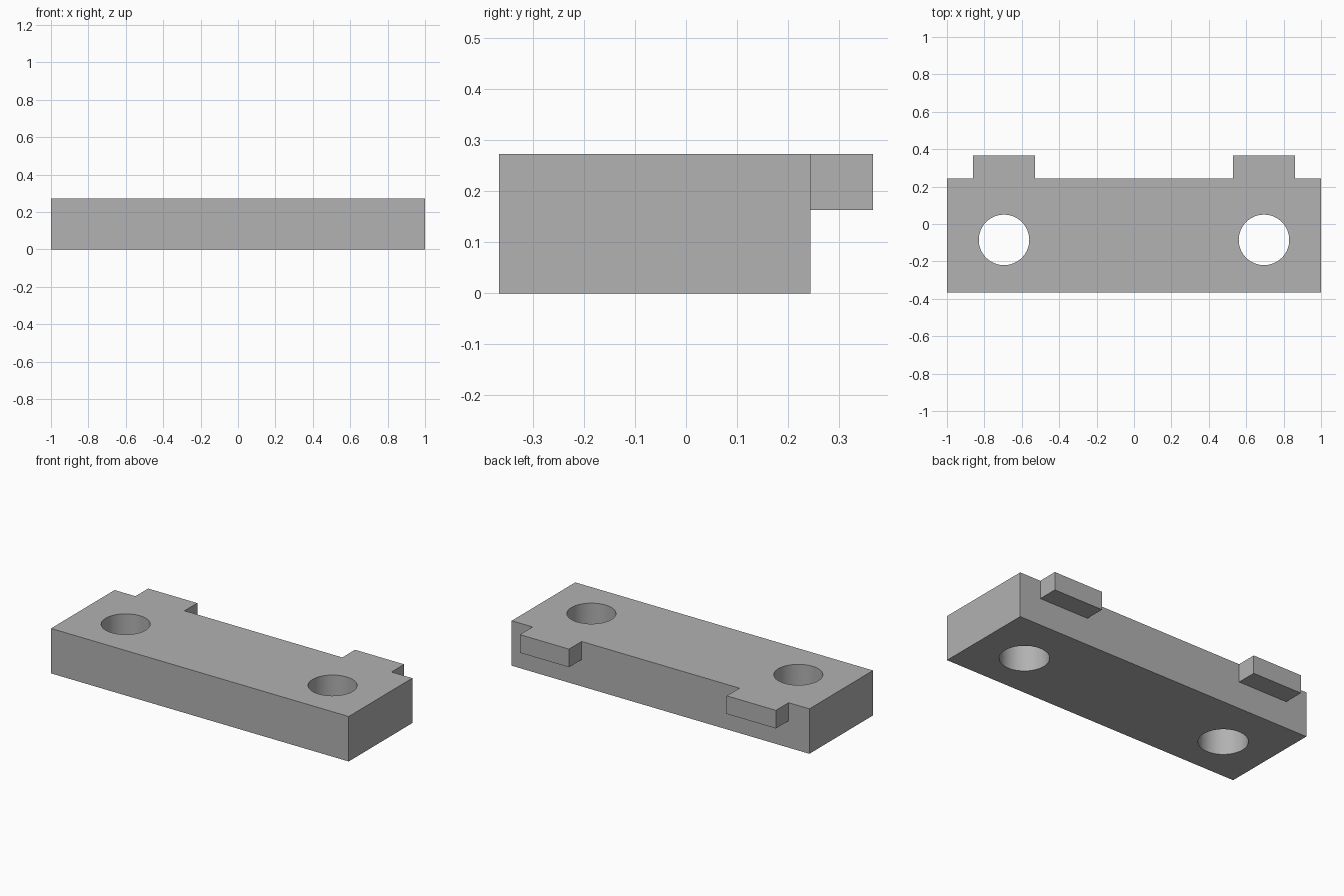
import bpy
import math

cube = bpy.data.objects.get("Cube")
if cube:
    bpy.data.objects.remove(cube, do_unlink=True)

GREY = (0.445, 0.445, 0.445, 1.0)
grey = bpy.data.materials.new("plain_grey")
grey.use_nodes = True
grey.diffuse_color = GREY
grey.node_tree.nodes["Principled BSDF"].inputs["Base Color"].default_value = GREY

HEIGHT = 0.273
FRONT, BACK, TAB_END = -0.366, 0.244, 0.366
TAB_BOTTOM = 0.163
HOLE_X, HOLE_Y, HOLE_RADIUS = 0.695, -0.085, 0.135


def box(name, low, high):
    """Box between two opposite corners."""
    centre = [(a + b) / 2 for a, b in zip(low, high)]
    bpy.ops.mesh.primitive_cube_add(size=1, location=centre)
    obj = bpy.context.object
    obj.name = name
    obj.scale = [b - a for a, b in zip(low, high)]
    bpy.ops.object.transform_apply(location=True, rotation=False, scale=True)
    obj.data.materials.append(grey)
    return obj


def combine(target, tool, operation):
    """Apply a boolean to the target and discard the tool."""
    mod = target.modifiers.new(operation.lower(), "BOOLEAN")
    mod.operation = operation
    mod.solver = "EXACT"
    mod.object = tool
    bpy.context.view_layer.objects.active = target
    bpy.ops.object.modifier_apply(modifier=mod.name)
    bpy.data.objects.remove(tool, do_unlink=True)


# Main block
block = box("mounting_block", (-1, FRONT, 0), (1, BACK, HEIGHT))

for side in (-1, 1):
    # Rear locating tab, flush with the top
    x1, x2 = sorted((side * 0.53, side * 0.86))
    tab = box("tab", (x1, BACK - 0.05, TAB_BOTTOM), (x2, TAB_END, HEIGHT))
    combine(block, tab, "UNION")

    # Vertical through hole
    bpy.ops.mesh.primitive_cylinder_add(
        vertices=64, radius=HOLE_RADIUS, depth=1,
        location=(side * HOLE_X, HOLE_Y, HEIGHT / 2))
    drill = bpy.context.object
    drill.data.materials.append(grey)
    combine(block, drill, "DIFFERENCE")

# Smooth hole walls, crisp edges elsewhere
bpy.ops.object.select_all(action="DESELECT")
block.select_set(True)
bpy.context.view_layer.objects.active = block
bpy.ops.object.shade_smooth_by_angle(angle=math.radians(30))
